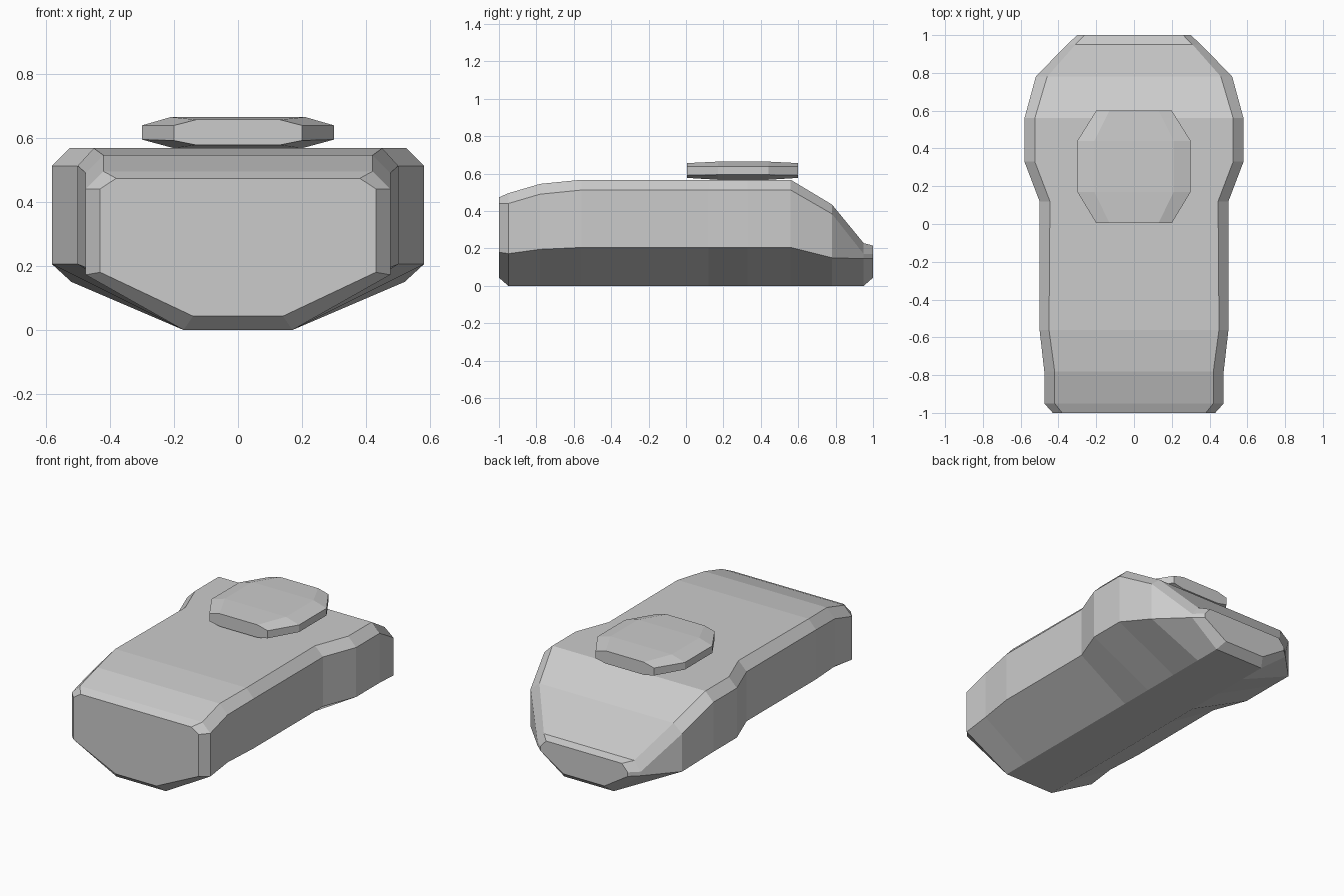
import bpy, bmesh


def loft(name, stations):
    """Loft eight-sided mirrored sections.
    Station: y, top half-width, side half-width, bottom half-width,
    top z, side top z, side bottom z, bottom z."""
    bm = bmesh.new()
    rings = []
    for y, wt, ws, wb, zt, z1, z2, zb in stations:
        half = [(wb, zb), (ws, z2), (ws, z1), (wt, zt)]
        outline = half + [(-x, z) for x, z in reversed(half)]
        rings.append([bm.verts.new((x, y, z)) for x, z in outline])
    for a, b in zip(rings, rings[1:]):
        for i in range(8):
            j = (i + 1) % 8
            bm.faces.new((a[i], a[j], b[j], b[i]))
    bm.faces.new(rings[0])
    bm.faces.new(rings[-1])
    bmesh.ops.recalc_face_normals(bm, faces=bm.faces)
    mesh = bpy.data.meshes.new(name)
    bm.to_mesh(mesh)
    bm.free()
    obj = bpy.data.objects.new(name, mesh)
    bpy.context.collection.objects.link(obj)
    return obj


# Faceted hull with flared shoulders and a sloping rear
loft("hull", [
    (-1.00, 0.38, 0.43, 0.14, 0.473, 0.44, 0.18, 0.043),
    (-0.95, 0.42, 0.475, 0.17, 0.495, 0.44, 0.172, 0),
    (-0.78, 0.42, 0.475, 0.17, 0.545, 0.49, 0.195, 0),
    (-0.56, 0.45, 0.50, 0.17, 0.567, 0.512, 0.205, 0),
    (0.12, 0.445, 0.50, 0.17, 0.567, 0.512, 0.205, 0),
    (0.33, 0.525, 0.58, 0.17, 0.567, 0.512, 0.205, 0),
    (0.56, 0.525, 0.58, 0.17, 0.567, 0.512, 0.205, 0),
    (0.78, 0.46, 0.52, 0.17, 0.435, 0.385, 0.15, 0),
    (0.95, 0.31, 0.355, 0.17, 0.228, 0.17, 0.145, 0),
    (1.00, 0.26, 0.30, 0.14, 0.215, 0.17, 0.145, 0.043),
])

# Flat chamfered hatch resting on the roof
loft("roof_hatch", [
    (0.005, 0.13, 0.20, 0.13, 0.656, 0.638, 0.591, 0.577),
    (0.17, 0.21, 0.30, 0.20, 0.664, 0.638, 0.594, 0.567),
    (0.44, 0.21, 0.30, 0.20, 0.664, 0.638, 0.594, 0.567),
    (0.60, 0.13, 0.20, 0.13, 0.656, 0.638, 0.591, 0.577),
])
